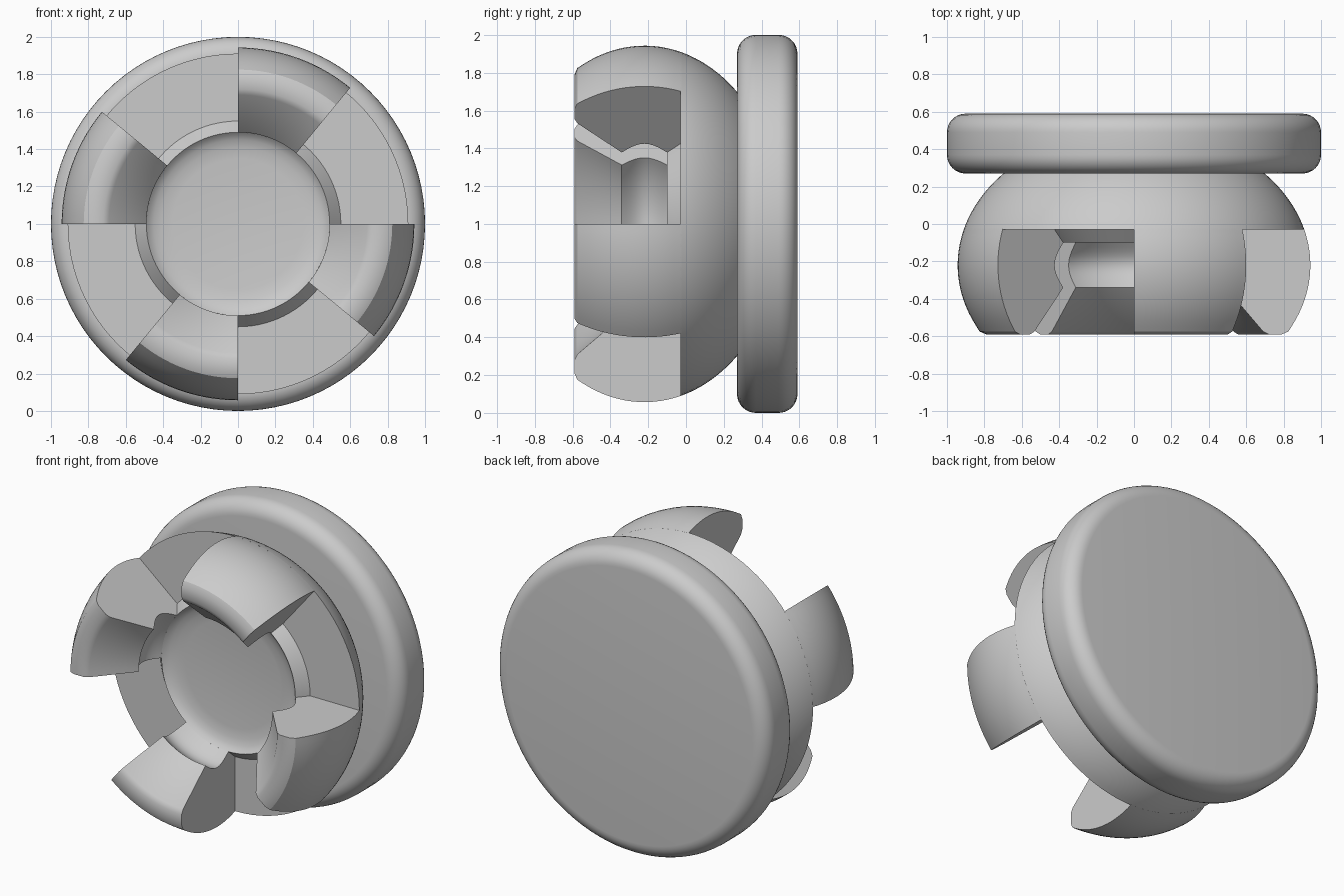
import bpy, bmesh
from math import sin, cos, pi, radians, sqrt

cube = bpy.data.objects.get("Cube")
if cube:
    bpy.data.objects.remove(cube, do_unlink=True)

grey = bpy.data.materials.new("plain_grey")
grey.use_nodes = True
colour = (0.6, 0.6, 0.6, 1)
grey.diffuse_color = colour
grey.node_tree.nodes["Principled BSDF"].inputs["Base Color"].default_value = colour


def revolve(name, profile, start=0, sweep=360, steps=96):
    """Turn a (radius, y) profile about the front-to-back axis at z = 1."""
    full = sweep == 360
    bm = bmesh.new()
    rings = []
    for i in range(steps if full else steps + 1):
        a = radians(start + sweep * i / steps)
        rings.append([bm.verts.new((r * cos(a), y, 1 + r * sin(a))) for r, y in profile])
    n = len(profile)
    pairs = n - 1 if full else n
    for i in range(steps):
        a, b = rings[i], rings[(i + 1) % len(rings)]
        for j in range(pairs):
            k = (j + 1) % n
            bm.faces.new((a[j], a[k], b[k], b[j]))
    if not full:
        bm.faces.new(rings[0])
        bm.faces.new(rings[-1])
    bmesh.ops.remove_doubles(bm, verts=bm.verts, dist=1e-5)
    bmesh.ops.recalc_face_normals(bm, faces=bm.faces)
    mesh = bpy.data.meshes.new(name)
    bm.to_mesh(mesh)
    bm.free()
    mesh.materials.append(grey)
    obj = bpy.data.objects.new(name, mesh)
    bpy.context.collection.objects.link(obj)
    bpy.ops.object.select_all(action="DESELECT")
    obj.select_set(True)
    bpy.context.view_layer.objects.active = obj
    bpy.ops.object.shade_smooth_by_angle(angle=radians(32))
    return obj


def bulge(y0, y1, count):
    """Points on the rounded outer shell between two depths."""
    ys = [y0 + (y1 - y0) * i / count for i in range(count + 1)]
    return [(0.943 * sqrt(1 - ((y + 0.22) / 0.73) ** 2), y) for y in ys]


def arc(r, y, radius, a0, a1, count=8):
    angles = [radians(a0 + (a1 - a0) * i / count) for i in range(count + 1)]
    return [(r + radius * cos(a), y + radius * sin(a)) for a in angles]


# Wide rounded backing disc
revolve("back_disc", [(0, 0.27)] + arc(0.9, 0.37, 0.1, -90, 0)
        + arc(0.9, 0.49, 0.1, 0, 90) + [(0, 0.59)])

# Domed body with a flat ledge and a raised shallow dish
dish = [(0.49, -0.10), (0.475, -0.085), (0.45, -0.07), (0.41, -0.058), (0.35, -0.05), (0, -0.05)]
revolve("body", [(0, 0.3)] + bulge(0.3, -0.03, 12) + [(0.55, -0.03)] + dish)

# Four curved claws with a flared mouth and a hollow inner wall
hollow = [(0.49 + 0.06 * sin(pi * i / 10), -0.34 + 0.024 * i) for i in range(11)]
claw = ([(0.86, 0.01)] + bulge(-0.025, -0.55, 14) + [(0.825, -0.575), (0.79, -0.59),
        (0.72, -0.59), (0.69, -0.575)] + hollow + [(0.49, 0.01)])
for number in range(4):
    revolve(f"claw_{number + 1}", claw, start=90 * number - 39.5, sweep=39.5, steps=14)
